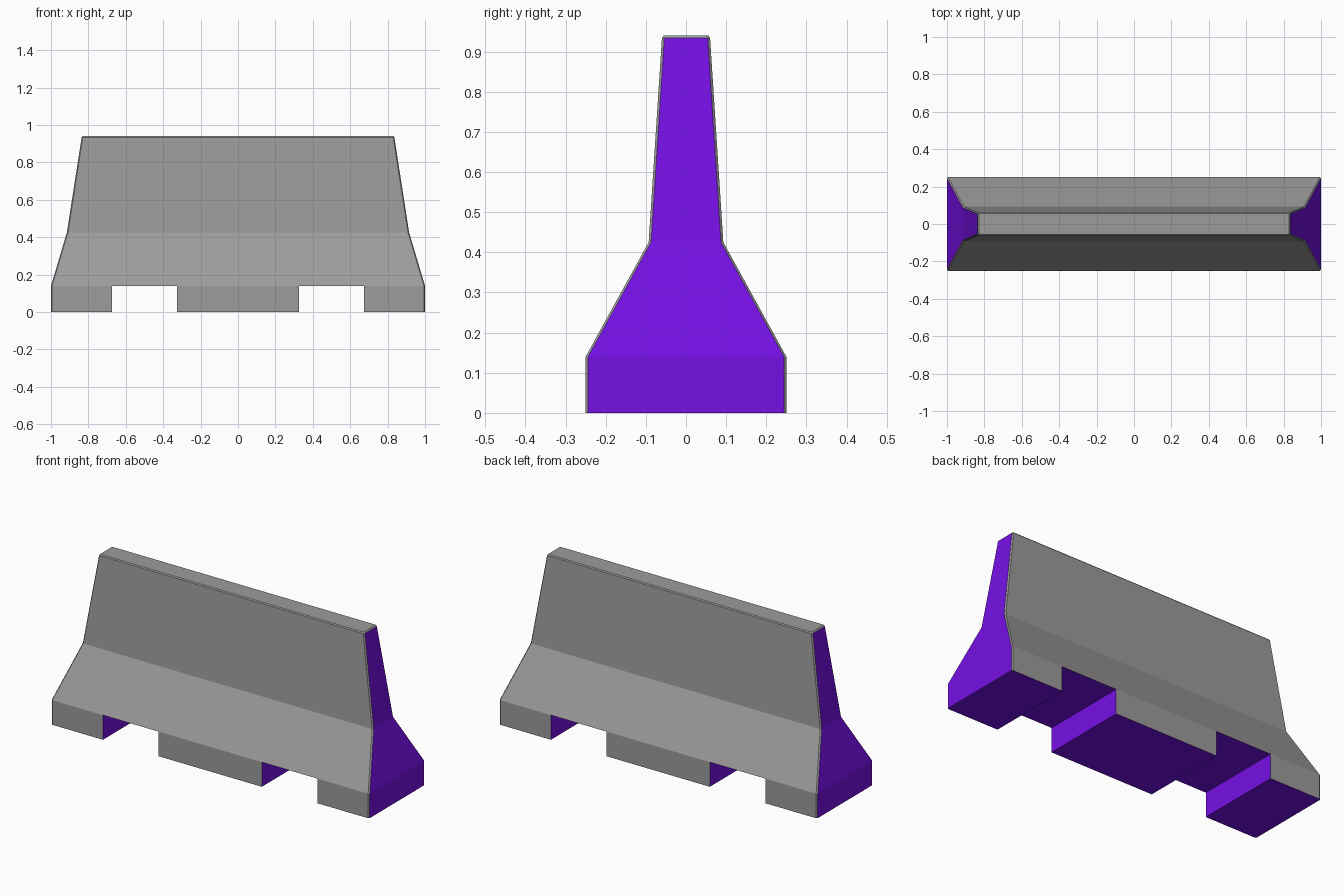
import bpy, bmesh
from mathutils import Vector

if "Cube" in bpy.data.objects:
    bpy.data.objects.remove(bpy.data.objects["Cube"])


def material(name, rgb):
    m = bpy.data.materials.new(name)
    m.diffuse_color = (*rgb, 1)
    m.use_nodes = True
    m.node_tree.nodes["Principled BSDF"].inputs["Base Color"].default_value = m.diffuse_color
    return m


concrete = material("concrete_grey", (0.34, 0.33, 0.33))
purple = material("purple", (0.18, 0.005, 0.78))

C = 0.006            # chamfer width
NOTCH = (0.325, 0.675)
FOOT_H = 0.14
# height, half length, half width
LEVELS = [(0.0, 1.0, 0.25), (FOOT_H, 1.0, 0.25), (0.425, 0.915, 0.093),
          (0.94 - C, 0.836, 0.06), (0.94, 0.83, 0.055)]

bm = bmesh.new()


def ring(z, hx, hy):
    pts = [(hx, hy - C), (hx - C, hy), (C - hx, hy), (-hx, hy - C),
           (-hx, C - hy), (C - hx, -hy), (hx - C, -hy), (hx, C - hy)]
    return [bm.verts.new((x, y, z)) for x, y in pts]


# Barrier body: chamfered sections joined upwards
rings = [ring(*lv) for lv in LEVELS]
for a, b in zip(rings, rings[1:]):
    for i in range(8):
        j = (i + 1) % 8
        bm.faces.new((a[i], a[j], b[j], b[i]))
bm.faces.new(rings[-1])
bm.faces.new(rings[0][::-1])

# Two lifting slots through the base
for s in (-1, 1):
    for x in NOTCH:
        bmesh.ops.bisect_plane(bm, geom=bm.verts[:] + bm.edges[:] + bm.faces[:],
                               plane_co=Vector((s * x, 0, 0)), plane_no=Vector((1, 0, 0)))
slot = [f for f in bm.faces
        if NOTCH[0] < abs(f.calc_center_median().x) < NOTCH[1]
        and f.calc_center_median().z < FOOT_H - 0.01]
bmesh.ops.delete(bm, geom=slot, context='FACES')


def quad(*pts):
    bm.faces.new([bm.verts.new(p) for p in pts])


for s in (-1, 1):
    a, b, w = s * NOTCH[0], s * NOTCH[1], 0.25
    quad((a, -w, FOOT_H), (b, -w, FOOT_H), (b, w, FOOT_H), (a, w, FOOT_H))
    for x in (a, b):
        quad((x, -w, 0), (x, w, 0), (x, w, FOOT_H), (x, -w, FOOT_H))
bmesh.ops.remove_doubles(bm, verts=bm.verts[:], dist=0.0005)
bmesh.ops.recalc_face_normals(bm, faces=bm.faces[:])

# Ends, slot walls and undersides are purple, the rest is grey
for f in bm.faces:
    f.normal_update()
    f.material_index = int(abs(f.normal.x) > 0.85 or f.normal.z < -0.5)

mesh = bpy.data.meshes.new("road_barrier")
bm.to_mesh(mesh)
bm.free()
mesh.materials.append(concrete)
mesh.materials.append(purple)
bpy.context.collection.objects.link(bpy.data.objects.new("road_barrier", mesh))
